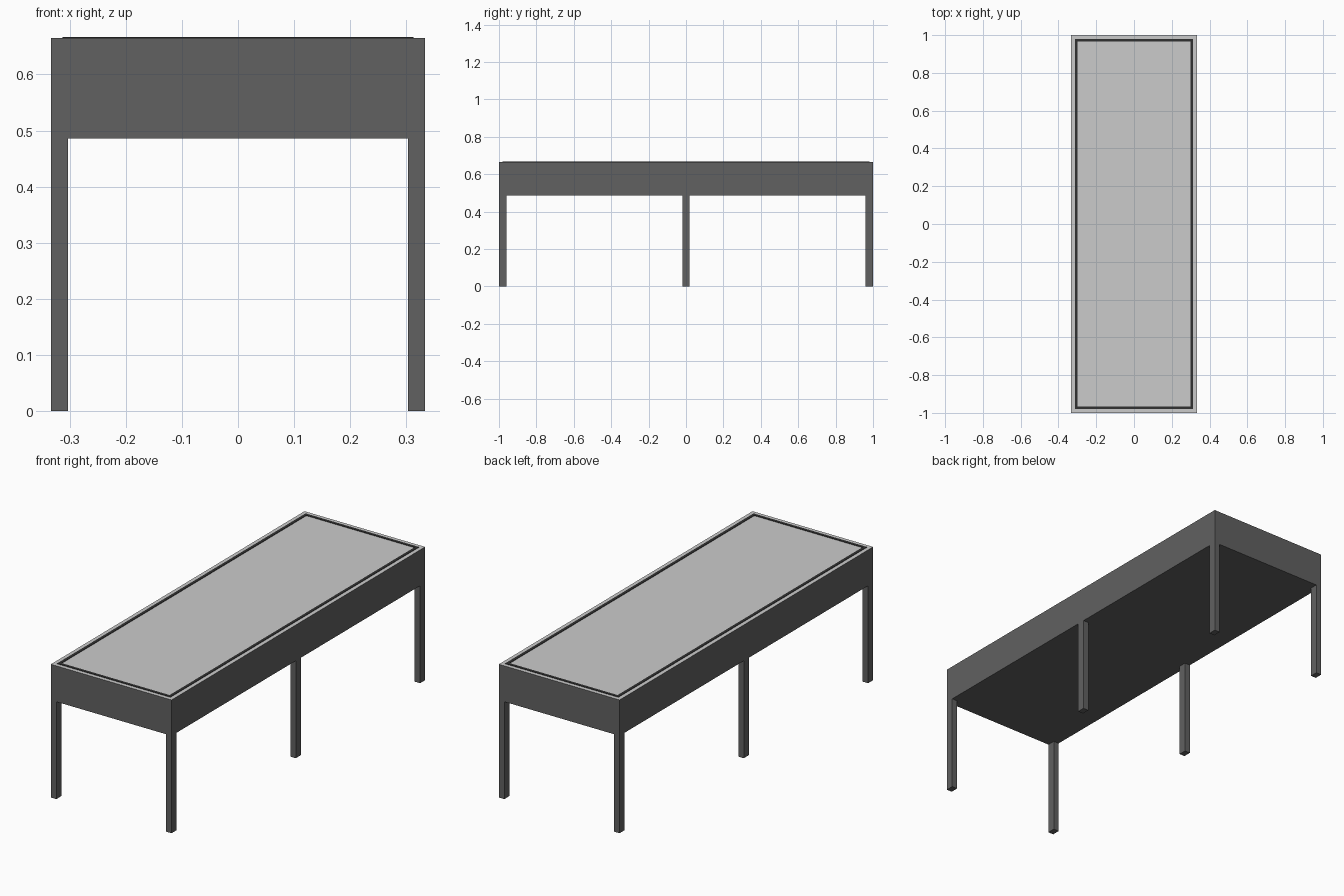
import bpy, bmesh

if "Cube" in bpy.data.objects:
    bpy.data.objects.remove(bpy.data.objects["Cube"])

W, L = 0.333, 1.0            # half width, half length
Z0, Z1 = 0.486, 0.665        # underside and top of the body


def material(name, v):
    m = bpy.data.materials.new(name)
    m.diffuse_color = (v, v, v, 1)
    m.use_nodes = True
    m.node_tree.nodes["Principled BSDF"].inputs["Base Color"].default_value = m.diffuse_color
    return m


dark = material("dark_grey", 0.12)
black = material("near_black", 0.03)
light = material("light_grey", 0.6)


def box(name, lo, hi, mat):
    bm = bmesh.new()
    bmesh.ops.create_cube(bm, size=1)
    for v in bm.verts:
        v.co = [hi[i] if v.co[i] > 0 else lo[i] for i in range(3)]
    me = bpy.data.meshes.new(name)
    bm.to_mesh(me)
    bm.free()
    me.materials.append(mat)
    ob = bpy.data.objects.new(name, me)
    bpy.context.collection.objects.link(ob)
    return ob


# Deep table body: dark sides, light top face
body = box("table_body", (-W, -L, Z0), (W, L, Z1), dark)
body.data.materials.append(light)
for p in body.data.polygons:
    if p.normal.z > 0.5:
        p.material_index = 1

# Three pairs of legs, flush with the outer faces
LX, LY = 0.03, 0.04
for row, y in (("front", -L), ("middle", -LY / 2), ("back", L - LY)):
    for side, x in (("left", -W), ("right", W - LX)):
        box(f"{row}_{side}_leg", (x, y, 0), (x + LX, y + LY, Z0), dark)

# Thin raised border strip: a flat square ring inset from the edge
bm = bmesh.new()
bmesh.ops.create_grid(bm, x_segments=1, y_segments=1, size=1)
for v in bm.verts:
    v.co = (v.co.x * 0.313, v.co.y * 0.98, Z1)
bmesh.ops.inset_region(bm, faces=bm.faces[:], thickness=0.021, use_boundary=True)
bm.faces.ensure_lookup_table()
centre = [f for f in bm.faces if f.calc_center_median().length < Z1 + 0.01]
bmesh.ops.delete(bm, geom=centre, context='FACES_ONLY')
ring = bmesh.ops.extrude_face_region(bm, geom=bm.faces[:], use_keep_orig=True)
for v in ring["geom"]:
    if isinstance(v, bmesh.types.BMVert):
        v.co.z += 0.002
bmesh.ops.recalc_face_normals(bm, faces=bm.faces[:])
me = bpy.data.meshes.new("border_strip")
bm.to_mesh(me)
bm.free()
me.materials.append(black)
bpy.context.collection.objects.link(bpy.data.objects.new("border_strip", me))
